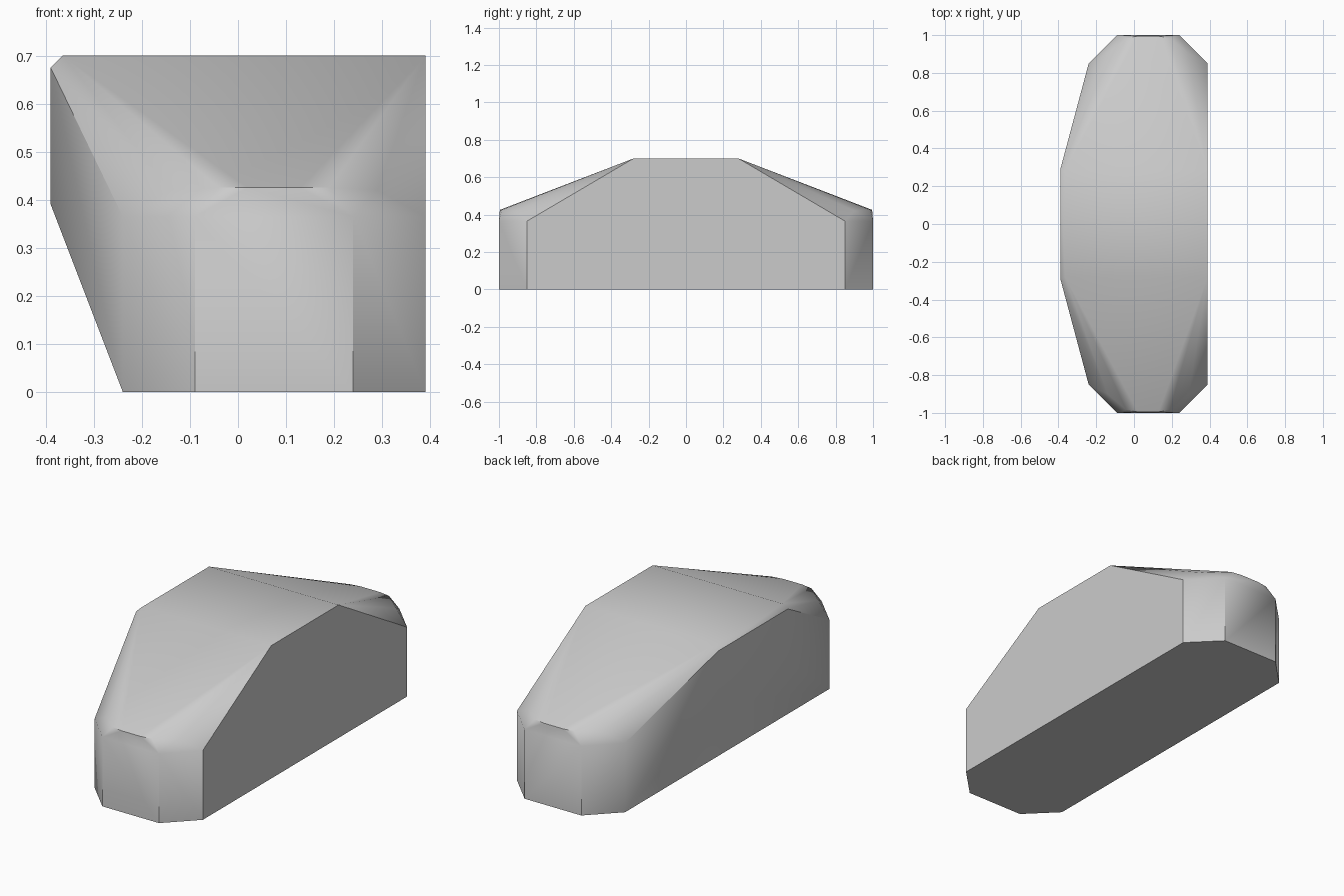
import bpy, bmesh
from math import radians

cube = bpy.data.objects.get("Cube")
if cube:
    bpy.data.objects.remove(cube, do_unlink=True)

grey = bpy.data.materials.new("light_grey")
grey.use_nodes = True
colour = (0.6, 0.6, 0.6, 1)
grey.diffuse_color = colour
grey.node_tree.nodes["Principled BSDF"].inputs["Base Color"].default_value = colour

SHOULDER, RIDGE, TOP = 0.365, 0.425, 0.70

# Front half of the block; the back half is its mirror
# Straight walls with cut corners
footprint = [(-0.24, -0.85), (-0.09, -1), (0.24, -1), (0.39, -0.85)]
points = [(x, y, z) for x, y in footprint for z in (0, SHOULDER)]
# Bowed ridge above the end wall, with rounded shoulders over the corners
points += [(-0.04, -0.985, RIDGE), (0.02, -0.995, RIDGE),
           (0.13, -0.995, RIDGE), (0.19, -0.985, RIDGE)]
points += [(x, -0.9, 0.42) for x in (-0.14, 0.29)]
# Flat roof, with a chamfer and an outward bulge on the right side
points += [(0.39, -0.28, TOP), (-0.365, -0.28, TOP)]
points += [(-0.39, -0.29, z) for z in (0.39, 0.675)]

# Convex skin around both halves
bm = bmesh.new()
for x, y, z in points:
    for side in (1, -1):
        bm.verts.new((x, y * side, z))
hull = bmesh.ops.convex_hull(bm, input=bm.verts)
spare = {g for g in hull["geom_interior"] + hull["geom_unused"]
         if isinstance(g, bmesh.types.BMVert)}
bmesh.ops.delete(bm, geom=list(spare), context="VERTS")
bmesh.ops.dissolve_limit(bm, angle_limit=radians(0.5),
                         verts=bm.verts, edges=bm.edges)
bmesh.ops.recalc_face_normals(bm, faces=bm.faces)

mesh = bpy.data.meshes.new("faceted_block")
bm.to_mesh(mesh)
bm.free()
mesh.materials.append(grey)
block = bpy.data.objects.new("faceted_block", mesh)
bpy.context.collection.objects.link(block)

bpy.ops.object.select_all(action="DESELECT")
block.select_set(True)
bpy.context.view_layer.objects.active = block
bpy.ops.object.shade_smooth_by_angle(angle=radians(35))
